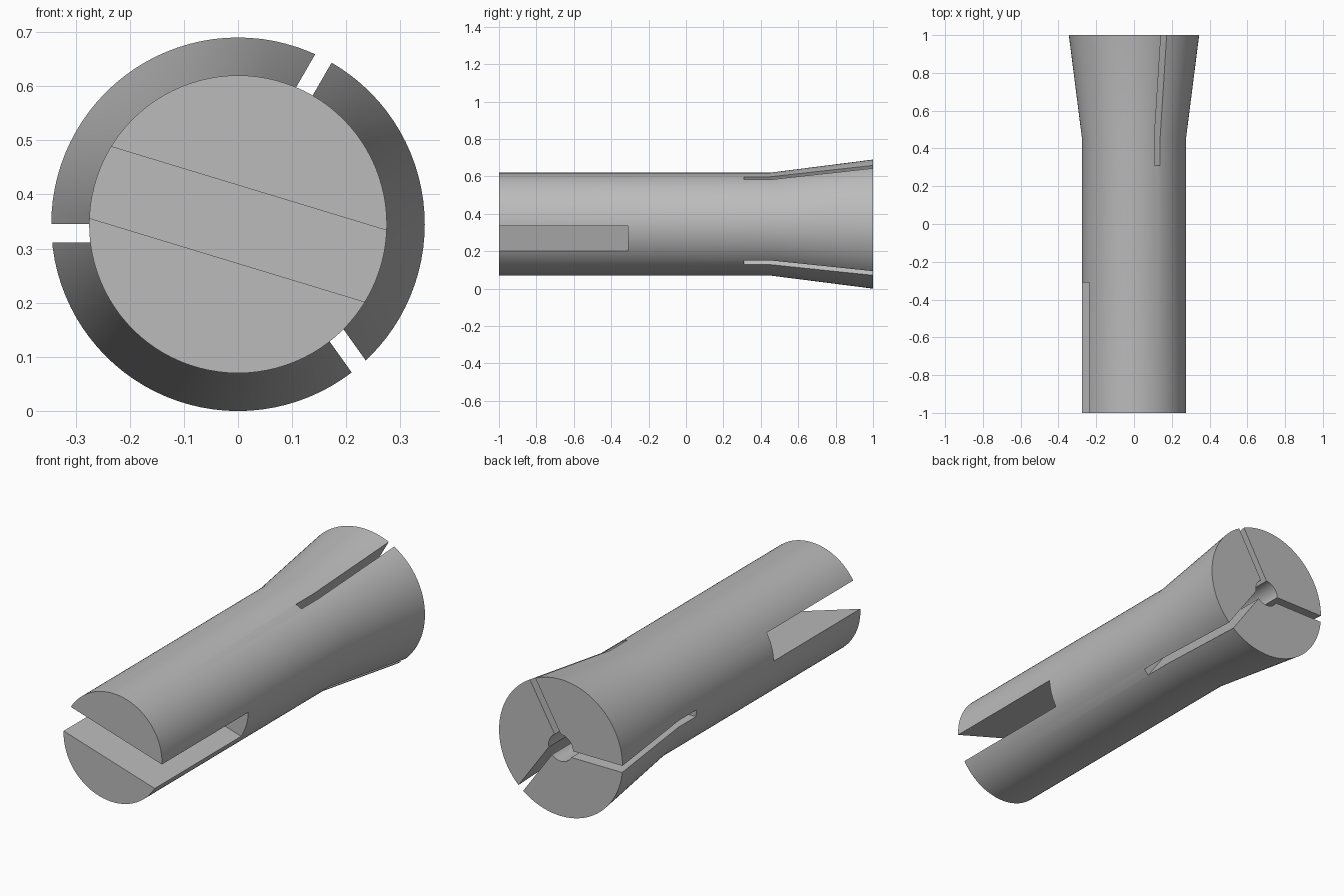
import bpy, bmesh, math
from mathutils import Matrix, Vector

cube = bpy.data.objects.get("Cube")
if cube:
    bpy.data.objects.remove(cube, do_unlink=True)

R, FLARE, AXIS_Z = 0.275, 0.345, 0.345
SLOT_START = 0.31

steel = bpy.data.materials.new("plain_grey")
steel.use_nodes = True
grey = (0.5, 0.5, 0.5, 1)
steel.diffuse_color = grey
steel.node_tree.nodes["Principled BSDF"].inputs["Base Color"].default_value = grey


def lathe(name, profile, sides):
    """Closed solid turned round the y axis from (y, radius) pairs."""
    bm = bmesh.new()
    rings = []
    for y, r in profile:
        angles = [2 * math.pi * i / sides for i in range(sides)]
        rings.append([bm.verts.new((r * math.cos(a), y, AXIS_Z + r * math.sin(a))) for a in angles])
    for a, b in zip(rings, rings[1:]):
        for i in range(sides):
            j = (i + 1) % sides
            bm.faces.new((a[i], a[j], b[j], b[i]))
    bm.faces.new(rings[0])
    bm.faces.new(rings[-1])
    return finish(name, bm)


def box(name, low, high, angle):
    """Box in axis-centred space, turned by an angle in the x-z plane."""
    low, high = Vector(low), Vector(high)
    bm = bmesh.new()
    bmesh.ops.create_cube(bm, size=1)
    bm.transform(Matrix.Translation((0, 0, AXIS_Z))
                 @ Matrix.Rotation(-math.radians(angle), 4, 'Y')
                 @ Matrix.Translation((low + high) / 2)
                 @ Matrix.Diagonal((*(high - low), 1)))
    return finish(name, bm)


def finish(name, bm):
    bmesh.ops.recalc_face_normals(bm, faces=bm.faces)
    mesh = bpy.data.meshes.new(name)
    bm.to_mesh(mesh)
    bm.free()
    mesh.materials.append(steel)
    obj = bpy.data.objects.new(name, mesh)
    bpy.context.collection.objects.link(obj)
    return obj


# Straight shank with a flared clamping head
body = lathe("collet_body", [(-1, R), (0.45, R), (1, FLARE)], 96)

# Blind bore, tilted drive slot and three clamping slots
cutters = [
    lathe("bore_cutter", [(SLOT_START, 0.068), (1.1, 0.068)], 48),
    box("drive_slot_cutter", (-0.5, -1.1, -0.069), (0.5, -0.31, 0.069), -16.9),
]
for angle, offset in ((60, 0.0165), (180, 0.0165), (-54.5, 0.029)):
    cutters.append(box("clamp_slot_cutter", (0, SLOT_START, offset - 0.017),
                       (0.5, 1.1, offset + 0.017), angle))

bpy.context.view_layer.objects.active = body
for cutter in cutters:
    cutter.hide_render = True
    cut = body.modifiers.new(cutter.name, 'BOOLEAN')
    cut.operation = 'DIFFERENCE'
    cut.solver = 'EXACT'
    cut.object = cutter
    bpy.ops.object.modifier_apply(modifier=cut.name)
    bpy.data.objects.remove(cutter, do_unlink=True)

# Smooth round surfaces, crisp cut edges
bpy.ops.object.select_all(action='DESELECT')
body.select_set(True)
bpy.ops.object.shade_smooth_by_angle(angle=math.radians(30))
